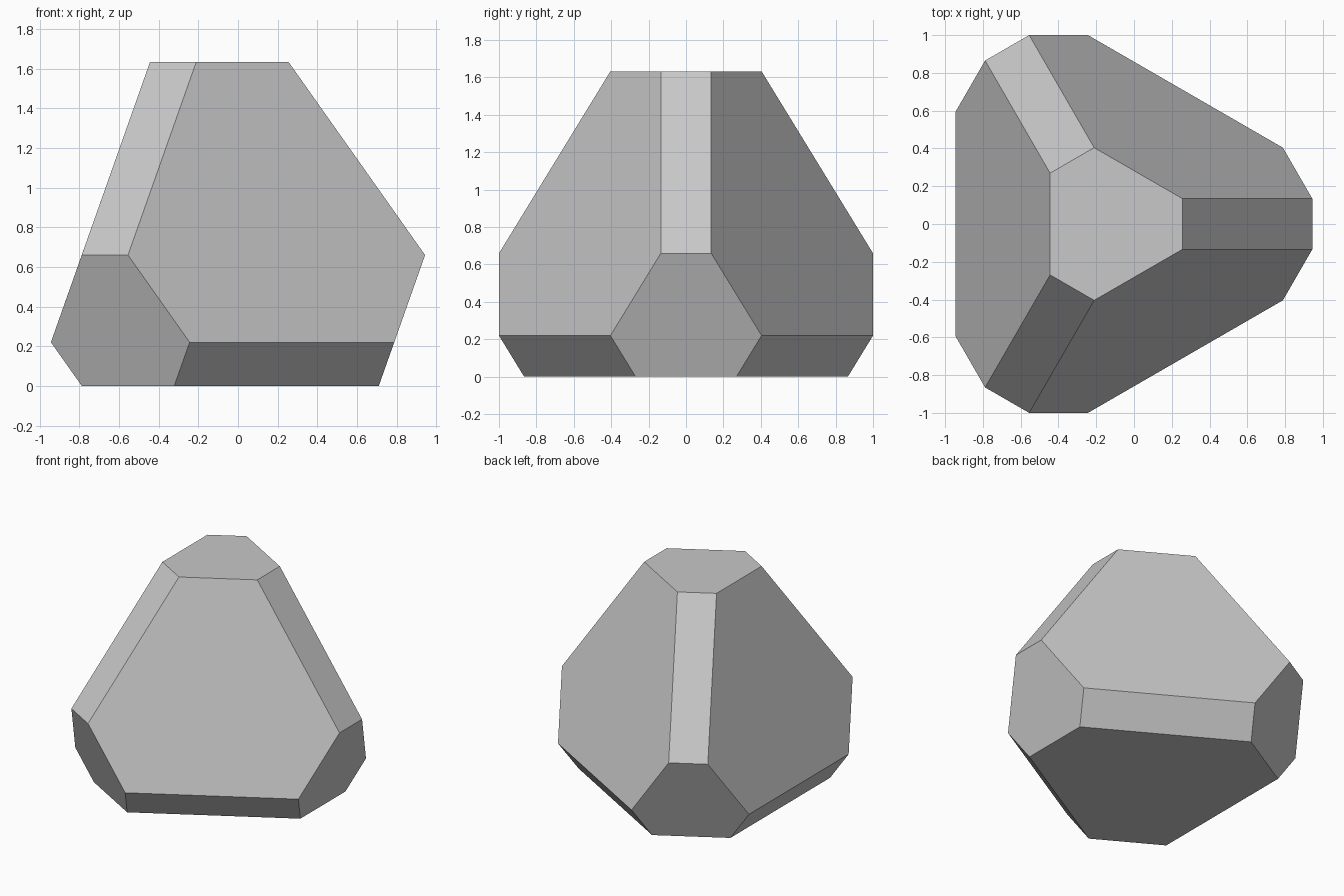
import bpy, bmesh, math
from mathutils import Matrix, Vector

if "Cube" in bpy.data.objects:
    bpy.data.objects.remove(bpy.data.objects["Cube"])

S = 0.2694       # short edge of the corner facets; long edges are 2 * S
AXIS_X = -0.1332 # three-fold axis, offset so the bounds are centred

grey = bpy.data.materials.new("light grey")
grey.diffuse_color = (0.58, 0.58, 0.58, 1)
grey.use_nodes = True
grey.node_tree.nodes["Principled BSDF"].inputs["Base Color"].default_value = grey.diffuse_color

# Each ring: distance from the axis, half width, height
rings = [
    (0.3888, S / 2, 1.633),      # top facet
    (1.0769, S / 2, 0.6598),     # upper edge of the corner facets
    (0.9214, S * 1.5, 0.2199),   # widest line of the corner facets
    (0.8436, S, 0.0),            # base
]

# Tetrahedron with bevelled edges and cut corners, as a hull of the rings
bm = bmesh.new()
for k in range(3):
    turn = Matrix.Rotation(math.radians(120 * k), 3, 'Z')
    for r, w, z in rings:
        for side in (-1, 1):
            bm.verts.new(turn @ Vector((r, side * w, z)) + Vector((AXIS_X, 0, 0)))
bmesh.ops.convex_hull(bm, input=bm.verts[:])

# Merge the hull triangles into flat hexagons and rectangles
bmesh.ops.dissolve_limit(bm, angle_limit=math.radians(3),
                         verts=bm.verts[:], edges=bm.edges[:])
bmesh.ops.recalc_face_normals(bm, faces=bm.faces[:])

mesh = bpy.data.meshes.new("faceted_tetrahedron")
bm.to_mesh(mesh)
bm.free()
mesh.materials.append(grey)
solid = bpy.data.objects.new("faceted_tetrahedron", mesh)
bpy.context.collection.objects.link(solid)
